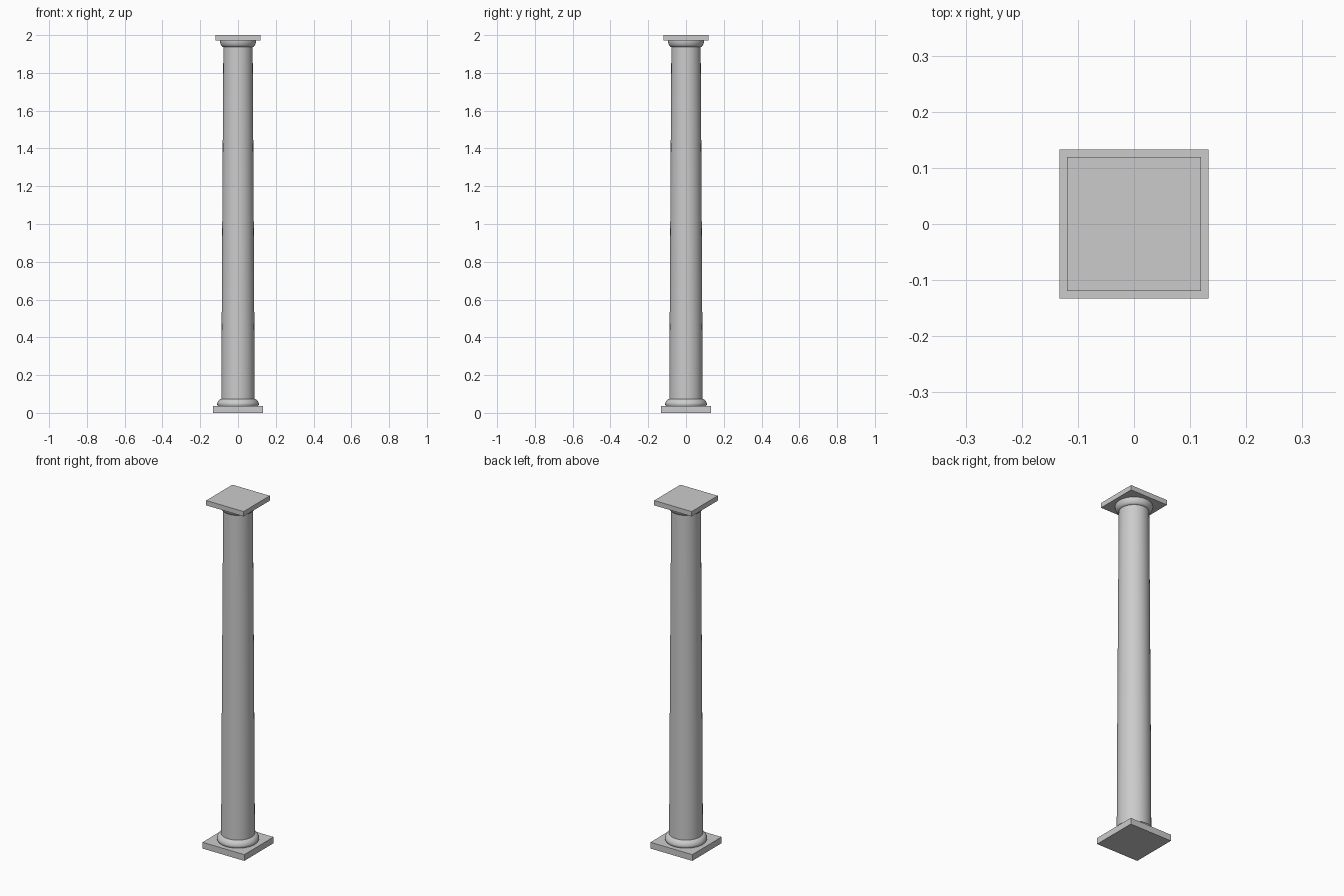
import bpy, bmesh, math

if "Cube" in bpy.data.objects:
    bpy.data.objects.remove(bpy.data.objects["Cube"])


def slab(name, half, z0, z1):
    bpy.ops.mesh.primitive_cube_add(size=1, location=(0, 0, (z0 + z1) / 2))
    ob = bpy.context.object
    ob.name = name
    ob.scale = (2 * half, 2 * half, z1 - z0)
    bpy.ops.object.transform_apply(location=False, rotation=False, scale=True)


def lathe(name, profile, sides=48):
    """Revolve (radius, z) points about z and cap both ends."""
    bm = bmesh.new()
    rings = [[bm.verts.new((r * math.cos(math.tau * i / sides),
                            r * math.sin(math.tau * i / sides), z))
              for i in range(sides)] for r, z in profile]
    for a, b in zip(rings, rings[1:]):
        for i in range(sides):
            j = (i + 1) % sides
            bm.faces.new((a[i], a[j], b[j], b[i]))
    bm.faces.new(rings[0][::-1])
    bm.faces.new(rings[-1])
    mesh = bpy.data.meshes.new(name)
    bm.to_mesh(mesh)
    bm.free()
    ob = bpy.data.objects.new(name, mesh)
    bpy.context.collection.objects.link(ob)
    bpy.context.view_layer.objects.active = ob
    ob.select_set(True)
    bpy.ops.object.shade_smooth_by_angle(angle=math.radians(35))
    ob.select_set(False)


# Square plinth and abacus
slab("plinth", 0.133, 0, 0.036)
slab("abacus", 0.119, 1.972, 2.0)
bpy.ops.object.select_all(action='DESELECT')

# Rounded base moulding
lathe("base_moulding", [(0.106, 0.036), (0.110, 0.043), (0.110, 0.050), (0.107, 0.058),
                        (0.102, 0.066), (0.096, 0.071), (0.088, 0.074)])

# Tapered shaft with a slight swelling
shaft = []
for k in range(13):
    t = k / 12
    shaft.append((0.088 - 0.0105 * t ** 1.2, 0.07 + 1.87 * t))
lathe("shaft", shaft)

# Flared capital moulding
lathe("capital_moulding", [(0.077, 1.937), (0.083, 1.939), (0.088, 1.944), (0.092, 1.951),
                           (0.095, 1.960), (0.096, 1.967), (0.096, 1.972)])
